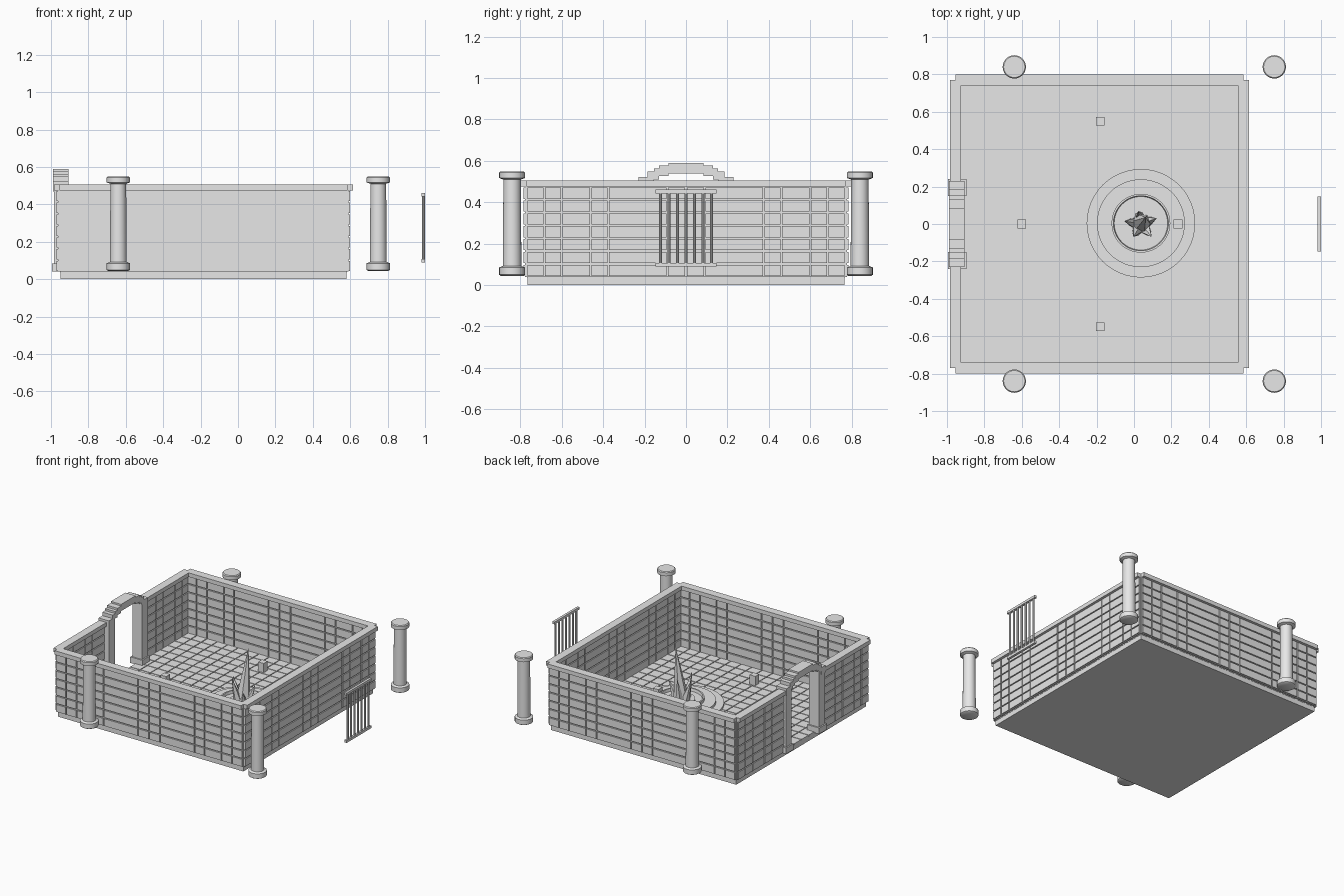
import bpy, bmesh, math
from mathutils import Vector, Matrix

old = bpy.data.objects.get("Cube")
if old:
    bpy.data.objects.remove(old, do_unlink=True)

stone = bpy.data.materials.new("light_grey_stone")
stone.use_nodes = True
GREY = (0.8, 0.8, 0.8, 1)
stone.diffuse_color = GREY
stone.node_tree.nodes["Principled BSDF"].inputs["Base Color"].default_value = GREY

CX = -0.185          # centre of the courtyard
HALF = 0.77          # half length of every wall
FLOOR, TOP = 0.04, 0.475


def finish(name, bm, smooth=False):
    mesh = bpy.data.meshes.new(name)
    bmesh.ops.recalc_face_normals(bm, faces=bm.faces)
    bm.to_mesh(mesh)
    bm.free()
    mesh.materials.append(stone)
    obj = bpy.data.objects.new(name, mesh)
    bpy.context.collection.objects.link(obj)
    if smooth:
        bpy.ops.object.select_all(action='DESELECT')
        obj.select_set(True)
        bpy.context.view_layer.objects.active = obj
        bpy.ops.object.shade_smooth_by_angle(angle=math.radians(35))
    return obj


def box(bm, x0, x1, y0, y1, z0, z1):
    mat = Matrix.Translation(((x0 + x1) / 2, (y0 + y1) / 2, (z0 + z1) / 2))
    mat = mat @ Matrix.Diagonal((x1 - x0, y1 - y0, z1 - z0, 1))
    bmesh.ops.create_cube(bm, size=1, matrix=mat)


def lathe(name, profile, loc, sides=32):
    """Spin a list of (radius, height) points about a vertical axis."""
    bm = bmesh.new()
    verts = [bm.verts.new((r, 0, z)) for r, z in profile]
    edges = [bm.edges.new(pair) for pair in zip(verts, verts[1:])]
    bmesh.ops.spin(bm, geom=verts + edges, cent=(0, 0, 0), axis=(0, 0, 1),
                   angle=math.tau, steps=sides)
    bmesh.ops.remove_doubles(bm, verts=bm.verts, dist=1e-4)
    obj = finish(name, bm, smooth=True)
    obj.location = loc
    return obj


def spike(bm, base, tip, radius, sides=5):
    base, tip = Vector(base), Vector(tip)
    axis = tip - base
    mat = Matrix.Translation((base + tip) / 2) @ axis.to_track_quat('Z', 'Y').to_matrix().to_4x4()
    bmesh.ops.create_cone(bm, cap_ends=True, segments=sides, radius1=radius,
                          radius2=0, depth=axis.length, matrix=mat)


# Foundation slab
bm = bmesh.new()
box(bm, CX - 0.765, CX + 0.765, -0.765, 0.765, 0, FLOOR)
finish("foundation", bm)

# Square floor tiles with narrow joints
bm = bmesh.new()
PITCH = HALF / 9
for i in range(-9, 9):
    for j in range(-9, 9):
        x, y = CX + i * PITCH, j * PITCH
        box(bm, x + 0.003, x + PITCH - 0.003, y + 0.003, y + PITCH - 0.003,
            FLOOR - 0.005, FLOOR + 0.006)
finish("floor_tiles", bm)

# Walls: core slab, courses of blocks standing proud, and coping
JOINTS = (0.09, 0.376, 0.46, 0.60, 0.685)
ROWS = 7


def wall(name, angle, door=0.0):
    bm = bmesh.new()
    runs = [(-HALF, -door), (door, HALF)] if door else [(-HALF, HALF)]
    step = (TOP - FLOOR) / ROWS
    for a, b in runs:
        box(bm, a, b, -0.777, -0.763, FLOOR, TOP)
        box(bm, a, b, -0.80, -0.74, TOP, 0.505)
        cuts = sorted([0] + list(JOINTS) + [-j for j in JOINTS])
        cuts = [a] + [c for c in cuts if a < c < b] + [b]
        for u, v in zip(cuts, cuts[1:]):
            for r in range(ROWS):
                z = FLOOR + r * step
                box(bm, u + 0.004, v - 0.004, -0.785, -0.755, z + 0.004, z + step - 0.004)
    obj = finish(name, bm)
    obj.rotation_euler.z = math.radians(angle)
    obj.location.x = CX


wall("front_wall", 0)
wall("left_wall", 90)
wall("back_wall", 180)
wall("right_wall", -90, door=0.19)

# Door posts with wider feet, and the stepped arch over them
for side, label in ((1, "back"), (-1, "front")):
    bm = bmesh.new()
    y = 0.195 * side
    box(bm, -0.985, -0.905, y - 0.035, y + 0.035, FLOOR, 0.51)
    box(bm, -0.995, -0.895, y - 0.045, y + 0.045, FLOOR, 0.085)
    finish(label + "_door_post", bm)

bm = bmesh.new()
box(bm, -0.99, -0.905, -0.085, 0.085, 0.54, 0.59)
STEPS = ((0.085, 0.13, 0.578), (0.13, 0.155, 0.563), (0.155, 0.185, 0.548), (0.185, 0.23, 0.522))
for a, b, top in STEPS:
    for s in (1, -1):
        lo, hi = sorted((a * s, b * s))
        box(bm, -0.99, -0.905, lo, hi, top - 0.052, top)
finish("door_arch", bm)

# Four free-standing columns
COLUMN = [(0, 0.045), (0.055, 0.045), (0.0625, 0.05), (0.0625, 0.085), (0.045, 0.092),
          (0.042, 0.51), (0.0625, 0.517), (0.0625, 0.543), (0.057, 0.549), (0, 0.549)]
for x, lr in ((-0.64, "right"), (0.75, "left")):
    for y, fb in ((-0.84, "front"), (0.84, "back")):
        lathe(f"{fb}_{lr}_column", COLUMN, (x, y, 0), 24)

# Barred gate standing apart on the left
bm = bmesh.new()
for z in (0.098, 0.452):
    box(bm, 0.982, 1.0, -0.147, 0.147, z - 0.009, z + 0.009)
for i in range(-3, 4):
    bmesh.ops.create_cone(bm, cap_ends=True, segments=8, radius1=0.008, radius2=0.008,
                          depth=0.354, matrix=Matrix.Translation((0.991, i * 0.041, 0.275)))
finish("barred_gate", bm)

# Round stepped dais with a shallow basin
DAIS = [(0, 0.04), (0.29, 0.04), (0.29, 0.062), (0.235, 0.062), (0.235, 0.082),
        (0.157, 0.082), (0.157, 0.105), (0.147, 0.105), (0.143, 0.085), (0.095, 0.085),
        (0.095, 0.092), (0, 0.092)]
lathe("stepped_dais", DAIS, (0.037, 0.004, 0), 48)

# Cluster of leaning crystals on the dais
bm = bmesh.new()
spike(bm, (0.037, 0.004, 0.08), (0.062, 0.035, 0.48), 0.055, 6)
for deg, reach, height in ((20, 0.09, 0.22), (100, 0.07, 0.26), (170, 0.09, 0.25),
                           (240, 0.08, 0.28), (310, 0.09, 0.19)):
    c, s = math.cos(math.radians(deg)), math.sin(math.radians(deg))
    spike(bm, (0.037 + 0.03 * c, 0.03 * s, 0.075),
          (0.037 + reach * c, reach * s, height), 0.035)
finish("crystal_cluster", bm)

# Small stone blocks around the courtyard
for i, (x, y) in enumerate(((-0.18, 0.55), (-0.18, -0.55), (-0.6, 0), (0.235, 0))):
    bm = bmesh.new()
    box(bm, x - 0.023, x + 0.023, y - 0.023, y + 0.023, FLOOR, 0.115)
    finish(f"stone_block_{i + 1}", bm)
